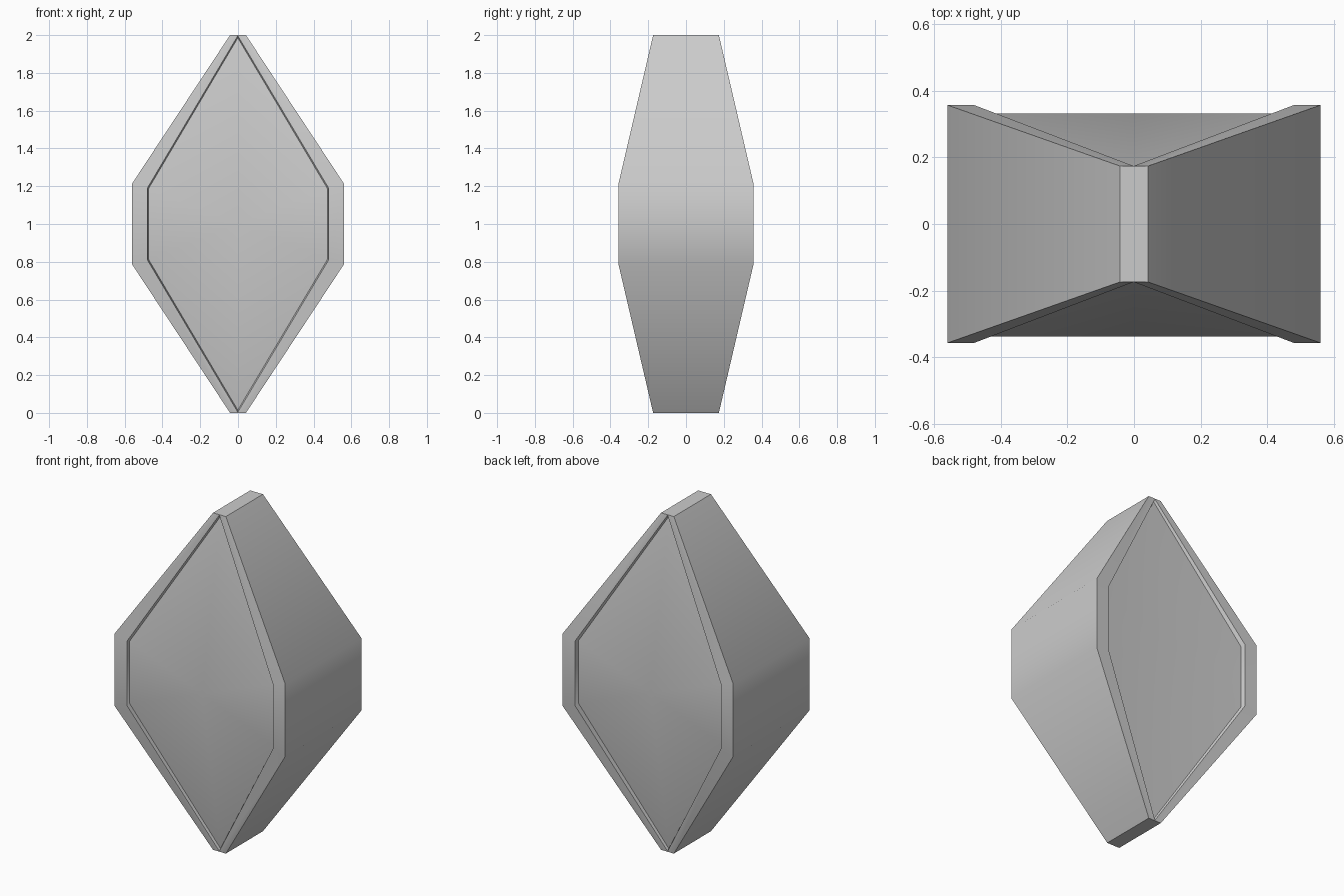
import bpy, bmesh, math

if "Cube" in bpy.data.objects:
    bpy.data.objects.remove(bpy.data.objects["Cube"])


def octagon(bm, hx, hz, tip, side_y, top_x, top_y, sign):
    # stretched octagon: vertical sides at +-hx, tips at z = 1 +- tip
    pts = [(-top_x, top_y, 1 + tip), (top_x, top_y, 1 + tip),
           (hx, side_y, 1 + hz), (hx, side_y, 1 - hz),
           (top_x, top_y, 1 - tip), (-top_x, top_y, 1 - tip),
           (-hx, side_y, 1 - hz), (-hx, side_y, 1 + hz)]
    return [bm.verts.new((x, sign * y, z)) for x, y, z in pts]


def bridge(bm, a, b):
    for i in range(8):
        j = (i + 1) % 8
        bm.faces.new((a[i], a[j], b[j], b[i]))


bm = bmesh.new()
outer = []
for sign, depth in ((-1, 0.338), (1, 0.331)):
    # raised rim, recess wall and sunken panel fanned around its centre
    rim = octagon(bm, 0.56, 0.215, 1.0, 0.357, 0.042, 0.174, sign)
    lip = octagon(bm, 0.48, 0.19, 0.997, 0.357, 0.001, 0.174, sign)
    panel = octagon(bm, 0.475, 0.185, 0.985, depth, 0.001, 0.163, sign)
    bridge(bm, rim, lip)
    bridge(bm, lip, panel)
    centre = bm.verts.new((0, sign * depth, 1))
    for i in range(8):
        bm.faces.new((panel[i], panel[(i + 1) % 8], centre))
    outer.append(rim)
# side band joining front and back
bridge(bm, outer[0], outer[1])

# close the points of the lip and panel
bmesh.ops.remove_doubles(bm, verts=bm.verts, dist=0.004)
bmesh.ops.recalc_face_normals(bm, faces=bm.faces)
mesh = bpy.data.meshes.new("crystal_body")
bm.to_mesh(mesh)
bm.free()
body = bpy.data.objects.new("crystal_body", mesh)
bpy.context.collection.objects.link(body)
bpy.context.view_layer.objects.active = body
body.select_set(True)
bpy.ops.object.shade_smooth_by_angle(angle=math.radians(40))
